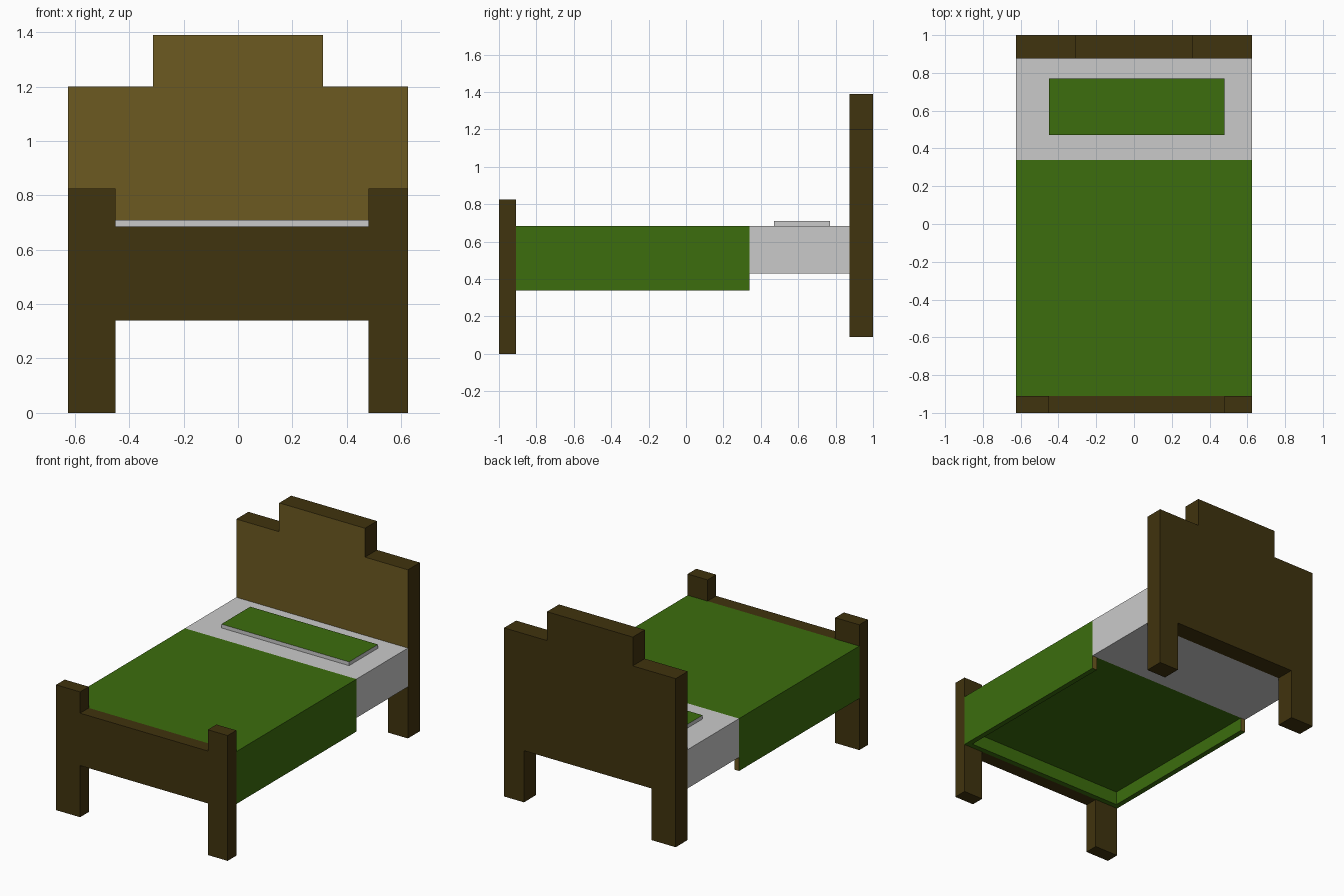
import bpy
import bmesh

cube = bpy.data.objects.get("Cube")
if cube:
    bpy.data.objects.remove(cube, do_unlink=True)


def material(name, rgb):
    mat = bpy.data.materials.new(name)
    mat.use_nodes = True
    mat.diffuse_color = (*rgb, 1)
    mat.node_tree.nodes["Principled BSDF"].inputs["Base Color"].default_value = (*rgb, 1)
    return mat


dark_wood = material("dark wood", (0.051, 0.033, 0.0044))
light_wood = material("light wood", (0.152, 0.1, 0.0148))
green = material("green cloth", (0.045, 0.153, 0.0042))
white = material("pale grey cloth", (0.59, 0.59, 0.59))


def extrude_outline(name, outline, y0, y1, mats, rule=None, cut_z=None):
    """Extrude an x-z outline along y; rule(face) picks faces for the second material."""
    bm = bmesh.new()
    face = bm.faces.new([bm.verts.new((x, y0, z)) for x, z in outline])
    moved = bmesh.ops.extrude_face_region(bm, geom=[face])["geom"]
    bmesh.ops.translate(bm, vec=(0, y1 - y0, 0),
                        verts=[v for v in moved if isinstance(v, bmesh.types.BMVert)])
    if cut_z is not None:
        bmesh.ops.bisect_plane(bm, geom=bm.verts[:] + bm.edges[:] + bm.faces[:],
                               plane_co=(0, 0, cut_z), plane_no=(0, 0, 1))
    bmesh.ops.recalc_face_normals(bm, faces=bm.faces[:])
    bm.normal_update()
    for f in bm.faces:
        f.material_index = 1 if rule and rule(f) else 0
    mesh = bpy.data.meshes.new(name)
    bm.to_mesh(mesh)
    bm.free()
    for mat in mats:
        mesh.materials.append(mat)
    obj = bpy.data.objects.new(name, mesh)
    bpy.context.collection.objects.link(obj)
    return obj


def rect(x0, x1, z0, z1):
    return [(x0, z0), (x1, z0), (x1, z1), (x0, z1)]


W = 0.625                  # half width of the bed
LEG_L, LEG_R = -0.45, 0.48  # inner edges of the legs
BASE, TOP = 0.43, 0.685     # mattress underside and top
HEM = 0.34                  # lower edge of blanket and foot rail
FOOT, FOLD, HEAD = -0.91, 0.34, 0.875

# Footboard: two posts joined by a rail
extrude_outline("footboard", [
    (-W, 0), (LEG_L, 0), (LEG_L, HEM), (LEG_R, HEM), (LEG_R, 0), (W, 0),
    (W, 0.825), (LEG_R, 0.825), (LEG_R, TOP), (LEG_L, TOP), (LEG_L, 0.825), (-W, 0.825),
], -1, FOOT, [dark_wood])

# Headboard: stepped top, short legs, paler front panel
extrude_outline("headboard", [
    (-W, 0.09), (LEG_L, 0.09), (LEG_L, BASE), (LEG_R, BASE), (LEG_R, 0.09), (W, 0.09),
    (W, 1.2), (W / 2, 1.2), (W / 2, 1.39), (-W / 2, 1.39), (-W / 2, 1.2), (-W, 1.2),
], HEAD, 1, [dark_wood, light_wood],
    lambda f: f.normal.y < -0.5 and f.calc_center_median().z > BASE, cut_z=BASE)

# Mattress
extrude_outline("mattress", rect(-W, W, BASE, TOP), FOLD, HEAD, [white])

# Blanket with hanging sides; the flap ends show the wood colour
flap = W - 0.035
extrude_outline("blanket", [
    (-W, HEM), (-flap, HEM), (-flap, BASE), (flap, BASE), (flap, HEM), (W, HEM),
    (W, TOP), (-W, TOP),
], FOOT, FOLD, [green, light_wood], lambda f: f.normal.y > 0.5)
extrude_outline("blanket_foot_flap", rect(-flap, flap, HEM, BASE), FOOT, FOOT + 0.035, [green])

# Pillow with green top
extrude_outline("pillow", rect(LEG_L, LEG_R, TOP, 0.71), 0.47, 0.77, [white, green],
                lambda f: f.normal.z > 0.5)
